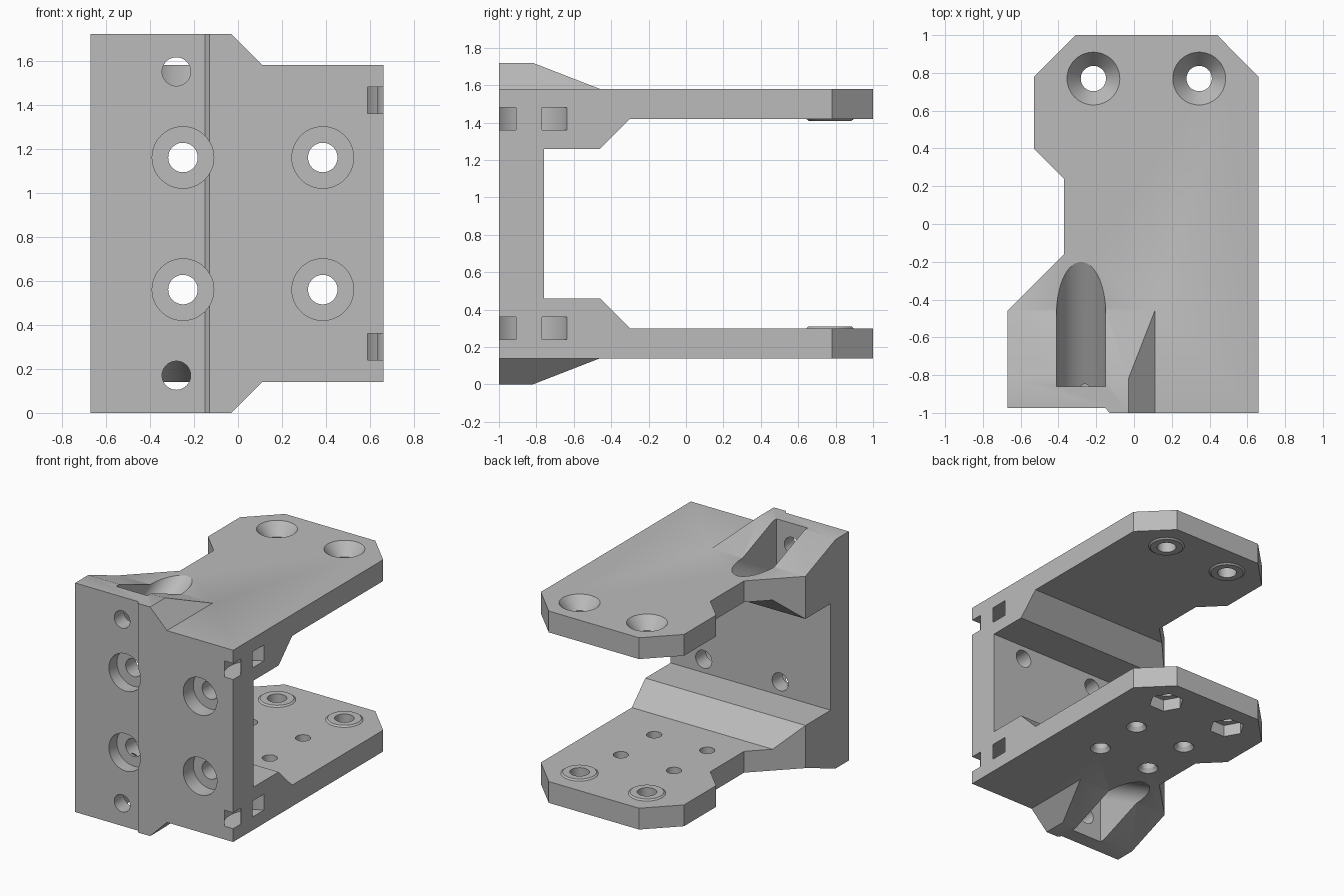
import bpy, bmesh
from math import sin, cos, pi, radians
from mathutils import Vector

cube = bpy.data.objects.get("Cube")
if cube:
    bpy.data.objects.remove(cube, do_unlink=True)

H = 1.72  # overall height; the part is symmetric about half of it

grey = bpy.data.materials.new("plain_grey")
grey.use_nodes = True
grey.diffuse_color = (0.5, 0.5, 0.5, 1)
grey.node_tree.nodes["Principled BSDF"].inputs["Base Color"].default_value = (0.5, 0.5, 0.5, 1)


def loft(name, start, end, flip=False):
    """Solid between two matching loops, optionally mirrored top to bottom."""
    bm = bmesh.new()
    loops = []
    for pts in (start, end):
        loops.append([bm.verts.new((x, y, H - z if flip else z)) for x, y, z in pts])
    a, b = loops
    bm.faces.new(a)
    bm.faces.new(b)
    n = len(a)
    for i in range(n):
        j = (i + 1) % n
        bm.faces.new((a[i], a[j], b[j], b[i]))
    bmesh.ops.recalc_face_normals(bm, faces=bm.faces)
    mesh = bpy.data.meshes.new(name)
    bm.to_mesh(mesh)
    bm.free()
    mesh.materials.append(grey)
    ob = bpy.data.objects.new(name, mesh)
    bpy.context.collection.objects.link(ob)
    return ob


def cone(name, base, tip, r1, r2, sides=48, flip=False):
    """Cylinder or cone between two points lying along y or z."""
    def ring(c, r):
        out = []
        for i in range(sides):
            t = 2 * pi * i / sides
            u, v = r * cos(t), r * sin(t)
            along_z = base[1] == tip[1]
            out.append(Vector(c) + (Vector((u, v, 0)) if along_z else Vector((u, 0, v))))
        return out
    return loft(name, ring(base, r1), ring(tip, r2), flip)


def combine(target, tool, operation):
    mod = target.modifiers.new("join", "BOOLEAN")
    mod.operation = operation
    mod.solver = "EXACT"
    mod.object = tool
    bpy.context.view_layer.objects.active = target
    bpy.ops.object.modifier_apply(modifier=mod.name)
    bpy.data.objects.remove(tool, do_unlink=True)


def cut(tool):
    combine(body, tool, "DIFFERENCE")


# C-shaped side profile: front wall with two arms
half = [(1.1, 1.58), (1.1, 1.42), (-0.30, 1.42), (-0.46, 1.26), (-0.76, 1.26)]
profile = [(-1.1, 1.58)] + half + [(y, H - z) for y, z in reversed(half)] + [(-1.1, 0.14)]
body = loft("clamp_bracket", [(-0.8, y, z) for y, z in profile],
            [(0.8, y, z) for y, z in profile])

# Sloped bosses above and below the front wall
for flip in (False, True):
    foot = [(-0.8, -1.1), (0.11, -1.1), (0.11, -0.46), (-0.8, -0.46)]
    crown = [(-0.8, -1.1), (-0.03, -1.1), (-0.03, -0.82), (-0.8, -0.82)]
    boss = loft("boss", [(x, y, 1.58) for x, y in foot],
                [(x, y, H) for x, y in crown], flip)
    root = loft("boss_root", [(x, y, 1.5) for x, y in foot],
                [(x, y, 1.58) for x, y in foot], flip)
    combine(body, root, "UNION")
    combine(body, boss, "UNION")

# Trim everything to the plan outline
outline = [(-0.67, -0.975), (-0.15, -0.975), (-0.13, -1), (0.66, -1), (0.66, 0.78),
           (0.44, 1), (-0.31, 1), (-0.53, 0.78), (-0.53, 0.40), (-0.37, 0.24),
           (-0.37, -0.16), (-0.67, -0.46)]
combine(body, loft("outline", [(x, y, -0.2) for x, y in outline],
                   [(x, y, 2) for x, y in outline]), "INTERSECT")

# Raised washers, through holes, countersinks and nut pockets on the arms
for x in (-0.215, 0.345):
    y = 0.77
    for flip in (False, True):
        combine(body, cone("washer", (x, y, 1.45), (x, y, 1.41), 0.165, 0.115, flip=flip), "UNION")
    cut(cone("arm_hole", (x, y, -0.1), (x, y, 1.9), 0.067, 0.067))
    cut(cone("countersink", (x, y, 1.60), (x, y, 1.49), 0.156, 0.067))
    cut(cone("nut_pocket", (x, y, -0.1), (x, y, 0.23), 0.125, 0.125, sides=6))

# Four small holes in the lower arm
for x in (-0.155, 0.285):
    for y in (-0.03, 0.365):
        cut(cone("small_hole", (x, y, 0.05), (x, y, 0.4), 0.052, 0.052))
        cut(cone("small_countersink", (x, y, 0.12), (x, y, 0.17), 0.085, 0.052))

# Counterbored holes through the front wall
for x in (-0.25, 0.385):
    for z in (0.56, 1.16):
        cut(cone("wall_hole", (x, -1.2, z), (x, -0.6, z), 0.067, 0.067))
        cut(cone("counterbore", (x, -1.2, z), (x, -0.88, z), 0.14, 0.14))

# Tilted round-bottomed screw channels with a hole to the front
def channel_section(y):
    axis = 1.58 + 0.55 * (y + 0.47)
    arc = [(-0.28 + 0.13 * cos(t), y, axis + 0.148 * sin(t))
           for t in (pi + pi * i / 32 for i in range(33))]
    return arc + [(-0.15, y, axis + 0.8), (-0.41, y, axis + 0.8)]


for flip in (False, True):
    cut(loft("channel", channel_section(-0.86), channel_section(0.1), flip))
    cut(cone("screw_hole", (-0.28, -1.2, 1.55), (-0.28, -0.8, 1.55), 0.065, 0.065, flip=flip))

# Curved strap slots at the right front edge
angles = [radians(90 + 180 * i / 24) for i in range(25)]
slot = [(0.735 + 0.218 * cos(t), -0.84 + 0.218 * sin(t)) for t in angles]
slot += [(0.735 + 0.102 * cos(t), -0.84 + 0.102 * sin(t)) for t in reversed(angles)]
for flip in (False, True):
    cut(loft("strap_slot", [(x, y, 1.36) for x, y in slot],
             [(x, y, 1.48) for x, y in slot], flip))

# Smooth the bores, keep the edges crisp
bpy.ops.object.select_all(action="DESELECT")
body.select_set(True)
bpy.context.view_layer.objects.active = body
bpy.ops.object.shade_smooth_by_angle(angle=radians(25))
